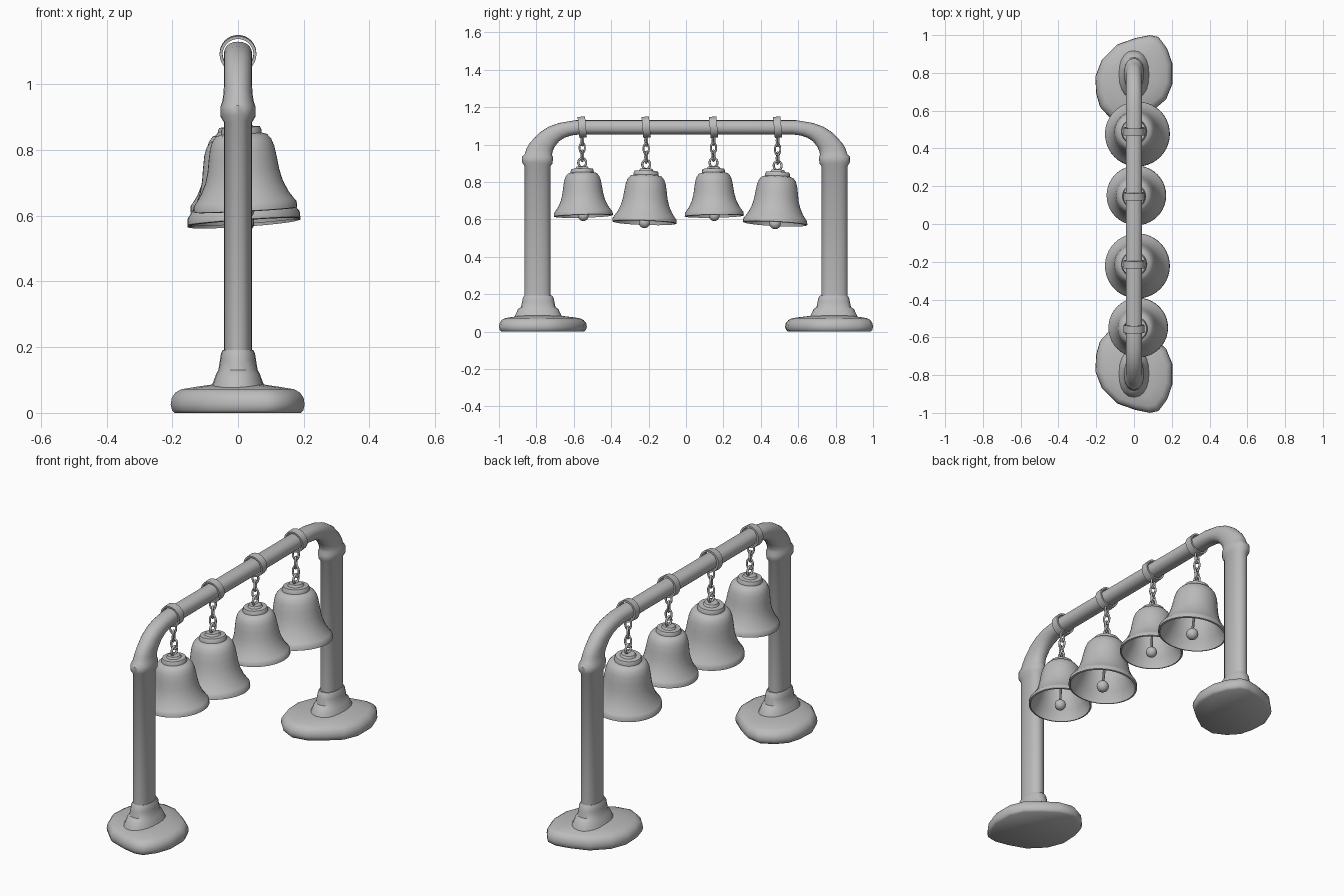
import bpy, bmesh, math
from mathutils import Matrix, Vector

if "Cube" in bpy.data.objects:
    bpy.data.objects.remove(bpy.data.objects["Cube"])

metal = bpy.data.materials.new("grey_metal")
metal.diffuse_color = (0.5, 0.5, 0.5, 1)
metal.use_nodes = True
metal.node_tree.nodes["Principled BSDF"].inputs["Base Color"].default_value = metal.diffuse_color


def finish(name, bm, angle=40):
    bmesh.ops.recalc_face_normals(bm, faces=bm.faces[:])
    me = bpy.data.meshes.new(name)
    bm.to_mesh(me)
    bm.free()
    me.materials.append(metal)
    ob = bpy.data.objects.new(name, me)
    bpy.context.collection.objects.link(ob)
    bpy.ops.object.select_all(action='DESELECT')
    ob.select_set(True)
    bpy.context.view_layer.objects.active = ob
    bpy.ops.object.shade_smooth_by_angle(angle=math.radians(angle))
    return ob


def loft(name, rings, cap=True, closed=False, angle=40):
    """Skin a list of equal-length point rings."""
    bm = bmesh.new()
    vs = [[bm.verts.new(p) for p in r] for r in rings]
    n = len(vs[0])
    pairs = list(zip(vs, vs[1:])) + ([(vs[-1], vs[0])] if closed else [])
    for a, b in pairs:
        for i in range(n):
            j = (i + 1) % n
            bm.faces.new((a[i], a[j], b[j], b[i]))
    if cap and not closed:
        bm.faces.new(vs[0])
        bm.faces.new(vs[-1])
    return finish(name, bm, angle)


def oval(outer, inner, hx, n=20):
    """Rounded section between an outer and an inner (y, z) point."""
    o, i = Vector((0, *outer)), Vector((0, *inner))
    c, d = (o + i) / 2, (o - i) / 2
    ring = []
    for k in range(n):
        t = 2 * math.pi * k / n
        s, q = math.sin(t), math.cos(t)
        f = lambda v: math.copysign(abs(v) ** 0.9, v)
        ring.append(c + d * f(q) + Vector((hx * f(s), 0, 0)))
    return ring


def lathe(name, prof, mat, n=40):
    rings = [[mat @ Vector((r * math.cos(2 * math.pi * k / n),
                            r * math.sin(2 * math.pi * k / n), z)) for k in range(n)]
             for r, z in prof]
    return loft(name, rings, angle=35)


def link(name, centre, hw, hh, wire, turn):
    """Oval wire ring standing upright, turned about z."""
    rot = Matrix.Translation(centre) @ Matrix.Rotation(turn, 4, 'Z')
    rings = []
    for i in range(20):
        t = 2 * math.pi * i / 20
        ring = []
        for k in range(8):
            u = 2 * math.pi * k / 8
            w = wire * math.cos(u)
            ring.append(rot @ Vector(((hw + w) * math.cos(t), wire * math.sin(u),
                                      (hh + w) * math.sin(t))))
        rings.append(ring)
    return loft(name, rings, closed=True, angle=60)


# Arched frame: outer (y, z), inner (y, z), half width in x
half = [((.864, .17), (.724, .17), .043), ((.864, .885), (.724, .885), .043),
        ((.877, .905), (.714, .898), .053), ((.877, .935), (.71, .93), .053),
        ((.862, .95), (.717, .945), .048), ((.852, .98), (.712, .965), .044),
        ((.834, 1.01), (.704, .985), .043), ((.785, 1.062), (.678, 1.018), .043),
        ((.735, 1.095), (.648, 1.037), .043), ((.68, 1.115), (.615, 1.048), .043),
        ((.59, 1.13), (.567, 1.054), .043)]
path = [oval(o, i, h) for o, i, h in half]
path += [oval((-o[0], o[1]), (-i[0], i[1]), h) for o, i, h in reversed(half)]
loft("arched_frame", path)

# Irregular stone-like feet and stepped sockets, mirrored front to back
outline = [(-.205, .78), (-.17, .87), (-.09, .95), (.01, .985), (.085, 1.0), (.13, .99),
           (.175, .93), (.203, .85), (.203, .74), (.17, .66), (.10, .6), (.02, .545),
           (-.06, .53), (-.13, .565), (-.18, .62), (-.2, .69)]
levels = [(0, .94), (.008, .98), (.025, 1), (.045, .985), (.062, .93), (.072, .84),
          (.08, .6), (.086, .4)]
socket = [(.07, .13, .085), (.085, .125, .08), (.095, .12, .075), (.12, .108, .066),
          (.13, .092, .06), (.16, .086, .055), (.18, .082, .052), (.192, .074, .046)]
for side, label in ((1, "back"), (-1, "front")):
    loft(label + "_foot", [[(x * s, side * (.785 + (y - .785) * s), z) for x, y in outline]
                           for z, s in levels], angle=50)
    c = .79 * side
    loft(label + "_socket", [oval((c + hy, z), (c - hy, z), hx) for z, hy, hx in socket])

# Bells: y, x, size, shoulder height, tilt about y, tilt about x (degrees)
bell_profile = [(.012, .026), (.03, .024), (.036, .014), (.057, .012), (.061, .004),
                (.062, -.008), (.078, -.013), (.09, -.028), (.098, -.05), (.104, -.085),
                (.109, -.12), (.118, -.155), (.134, -.19), (.15, -.213), (.157, -.222),
                (.158, -.24), (.15, -.242), (.145, -.222), (.127, -.19), (.11, -.155),
                (.101, -.12), (.096, -.085), (.088, -.045), (.06, -.02), (.01, -.016)]
bells = [(-.555, .01, 1, .858, -3, 1.5), (-.213, .0, 1.09, .844, -4, -2),
         (.147, .0, 1, .858, -3, 1), (.49, .0, 1.09, .838, -4, -3)]
for n, (y, x, s, z, ty, tx) in enumerate(bells, 1):
    m = (Matrix.Translation((x, y, z)) @ Matrix.Rotation(math.radians(ty), 4, 'Y')
         @ Matrix.Rotation(math.radians(tx), 4, 'X') @ Matrix.Scale(s, 4))
    lathe(f"bell_{n}", bell_profile, m)

    # Clapper rod and ball
    lathe(f"clapper_rod_{n}", [(.006, -.015), (.006, -.23)], m, 10)
    bm = bmesh.new()
    bmesh.ops.create_uvsphere(bm, u_segments=20, v_segments=12, radius=.028,
                              matrix=m @ Matrix.Translation((0, 0, -.24)))
    finish(f"clapper_ball_{n}", bm, 60)

    # Strap looped over the beam
    lean = Matrix.Translation((0, y, 1.093)) @ Matrix.Rotation(math.radians(5), 4, 'X')
    rings = []
    for i in range(32):
        t = 2 * math.pi * i / 32
        rings.append([lean @ Vector((r * math.cos(t), w, r * math.sin(t)))
                      for r, w in ((.047, -.02), (.056, -.02), (.056, .02), (.047, .02))])
    loft(f"strap_{n}", rings, closed=True)

    # Hanger ring on the bell, then chain links up to the strap
    ring_z = z + .045 * s
    link(f"hanger_ring_{n}", (x, y, ring_z), .021, .024, .006, math.pi / 2)
    lo, hi = ring_z + .016, 1.045
    step = (hi - lo) / 3
    for k in range(3):
        link(f"chain_link_{n}_{k + 1}", (x * (1 - k / 3), y, lo + step * (k + .5)),
             .015, step / 2 + .007, .0055, math.pi / 2 * (k % 2) + .35)
